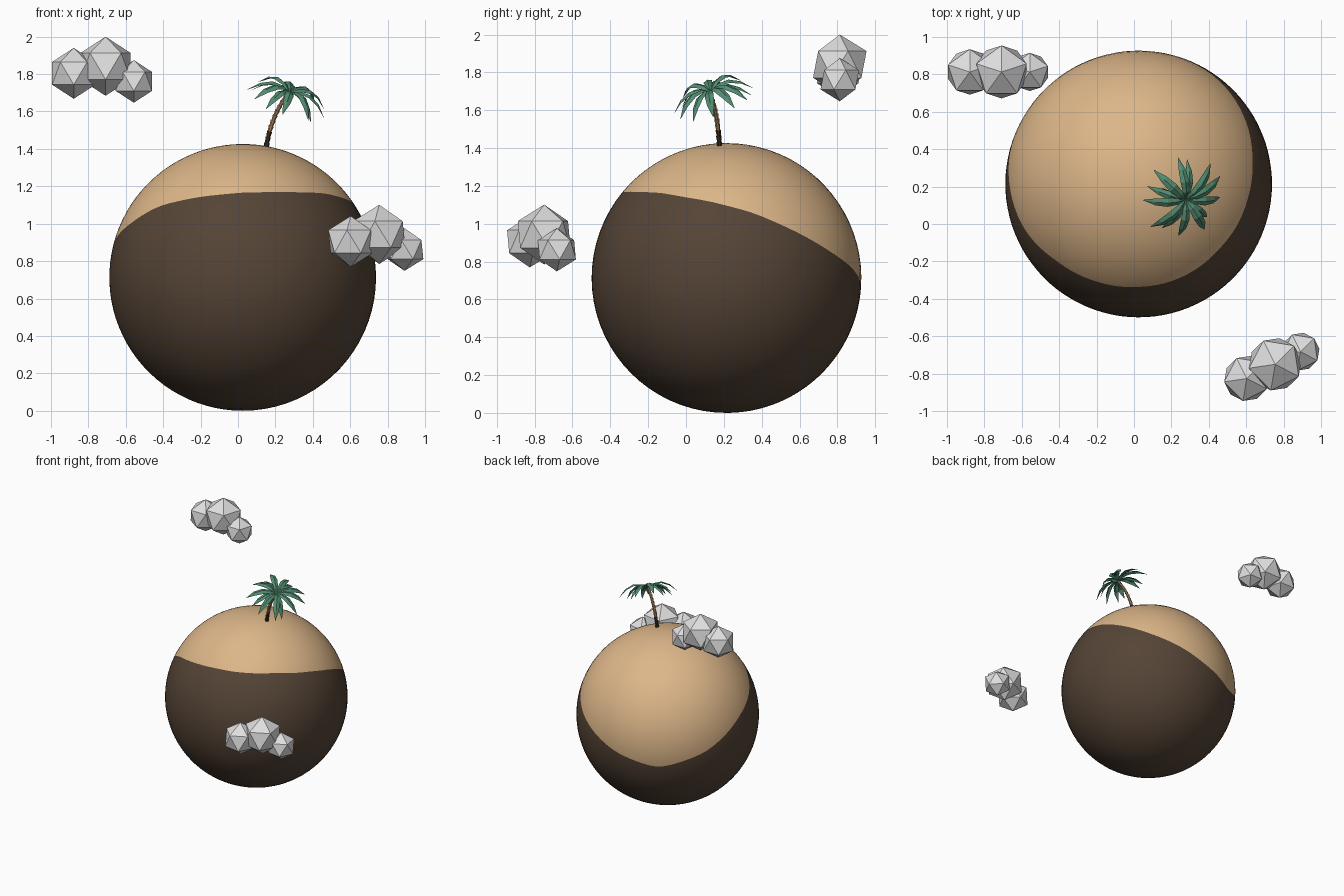
import bpy, bmesh, math
from mathutils import Vector, Matrix

if "Cube" in bpy.data.objects:
    bpy.data.objects.remove(bpy.data.objects["Cube"])


def material(name, rgb):
    m = bpy.data.materials.new(name)
    m.diffuse_color = (*rgb, 1)
    m.use_nodes = True
    m.node_tree.nodes["Principled BSDF"].inputs["Base Color"].default_value = m.diffuse_color
    return m


SAND = material("sand", (0.72, 0.47, 0.25))
EARTH = material("dark_earth", (0.091, 0.058, 0.037))
BARK = material("bark", (0.50, 0.29, 0.14))
DARK_BARK = material("dark_bark", (0.06, 0.035, 0.02))
LEAF = material("leaf_green", (0.084, 0.262, 0.165))
CLOUD = material("cloud_grey", (0.74, 0.74, 0.74))


def finish(bm, name, mats, smooth=False, recalc=True):
    if recalc:
        bmesh.ops.recalc_face_normals(bm, faces=bm.faces)
    for f in bm.faces:
        f.smooth = smooth
    me = bpy.data.meshes.new(name)
    bm.to_mesh(me)
    bm.free()
    for m in mats:
        me.materials.append(m)
    ob = bpy.data.objects.new(name, me)
    bpy.context.collection.objects.link(ob)
    return ob


def bridge(bm, a, b, mat=0):
    n = len(a)
    for i in range(n):
        f = bm.faces.new((a[i], a[(i + 1) % n], b[(i + 1) % n], b[i]))
        f.material_index = mat


# Planet: one smooth globe whose rings follow the slanted sand edge
CENTRE, R, SEG = Vector((0.025, 0.214, 0.713)), 0.713, 96
# azimuth, polar angle of the sand edge (degrees)
EDGE = [(-158, 66.8), (-138, 57.5), (-114, 52.8), (-90, 50.4), (-64, 50.2), (-39, 50.7),
        (-9, 55.2), (13, 60.9), (35, 70.7), (52, 79), (90, 94.4), (119, 101.5),
        (150, 92), (169, 81.5), (180, 75.5), (202, 66.8)]


def edge_angle(az):
    for (a0, t0), (a1, t1) in zip(EDGE, EDGE[1:]):
        if a0 <= az <= a1:
            return t0 + (t1 - t0) * (az - a0) / (a1 - a0)


azimuths = [-158 + 360 * i / SEG for i in range(SEG)]
edge = [edge_angle(a) for a in azimuths]
for _ in range(3):
    edge = [(edge[i - 1] + 2 * edge[i] + edge[(i + 1) % SEG]) / 4 for i in range(SEG)]


def globe_ring(bm, polar):
    ring = []
    for a, t in zip(azimuths, polar):
        a, t = math.radians(a), math.radians(t)
        d = Vector((math.sin(t) * math.cos(a), math.sin(t) * math.sin(a), math.cos(t)))
        ring.append(bm.verts.new(CENTRE + R * d))
    return ring


bm = bmesh.new()
CAP, LOW = 20, 26
rings = [globe_ring(bm, [e * k / CAP for e in edge]) for k in range(1, CAP + 1)]
rings += [globe_ring(bm, [e + (180 - e) * k / LOW for e in edge]) for k in range(1, LOW)]
for k, (a, b) in enumerate(zip(rings, rings[1:])):
    bridge(bm, a, b, 0 if k < CAP - 1 else 1)
for ring, z, mat in ((rings[0], R, 0), (rings[-1], -R, 1)):
    pole = bm.verts.new(CENTRE + Vector((0, 0, z)))
    for i in range(SEG):
        bm.faces.new((ring[i], ring[(i + 1) % SEG], pole)).material_index = mat
finish(bm, "planet", [SAND, EARTH], smooth=True)

# Palm trunk: stacked flared segments along a bent path
P0, P1, P2 = Vector((0.15, 0.177, 1.40)), Vector((0.175, 0.17, 1.58)), Vector((0.272, 0.125, 1.70))


def trunk_point(t):
    return P0 * (1 - t) ** 2 + P1 * 2 * t * (1 - t) + P2 * t * t


bm = bmesh.new()
N = 11
for s in range(N):
    ends = []
    a, b = trunk_point(s / N), trunk_point((s + 1) / N)
    turn = (b - a).to_track_quat('Z', 'Y').to_matrix()
    for p, r in ((a, 0.0105), (b, 0.0145)):
        r *= 1.1 - 0.25 * s / N
        ends.append([bm.verts.new(p + turn @ Vector((r * math.cos(k * math.tau / 8),
                     r * math.sin(k * math.tau / 8), 0))) for k in range(8)])
    mat = 1 if s < 3 else 0
    bridge(bm, *ends, mat)
    for ring in ends:
        bm.faces.new(ring).material_index = mat
finish(bm, "palm_trunk", [BARK, DARK_BARK])

# Palm crown: ridged drooping fronds around the leaning trunk tip
CROWN = Vector((0.276, 0.13, 1.70))
tilt = Vector((0.38, -0.32, 1)).to_track_quat('Z', 'Y').to_matrix()
# distance out, height, half width
FROND = [(0.0, 0.0, 0.006), (0.05, 0.03, 0.018), (0.11, 0.036, 0.025),
         (0.17, 0.008, 0.020), (0.225, -0.05, 0.001)]
bm = bmesh.new()
COUNT = 13
for i in range(COUNT):
    spin = Matrix.Rotation(math.tau * i / COUNT + 0.12 * math.sin(i * 2.3), 3, 'Z')
    size = (1.04, 0.9, 0.98)[i % 3]
    droop = (0.0, 0.16, 0.06)[i % 3]
    rows = []
    for out, h, w in FROND:
        h -= droop * out
        rows.append([bm.verts.new(CROWN + tilt @ spin @ (Vector(c) * size))
                     for c in ((out, -w, h - 0.45 * w), (out, 0, h), (out, w, h - 0.45 * w))])
    for a, b in zip(rows, rows[1:]):
        for k in (0, 1):
            bm.faces.new((a[k], b[k], b[k + 1], a[k + 1]))
finish(bm, "palm_fronds", [LEAF], recalc=False)


# Clouds: three low-poly puffs in a row, turned about the vertical
def cloud(name, centre, angle):
    bm = bmesh.new()
    spin = Matrix.Rotation(math.radians(angle), 4, 'Z')
    for x, z, r in ((0, 0, 0.158), (-0.17, -0.038, 0.136), (0.151, -0.081, 0.114)):
        m = (Matrix.Translation(centre) @ spin @ Matrix.Translation((x, 0, z))
             @ Matrix.Rotation(math.pi / 2, 4, 'Z'))
        bmesh.ops.create_icosphere(bm, subdivisions=1, radius=r, matrix=m)
    finish(bm, name, [CLOUD])


cloud("back_cloud", (-0.708, 0.813, 1.842), 0)
cloud("front_cloud", (0.755, -0.75, 0.943), 26.5)
